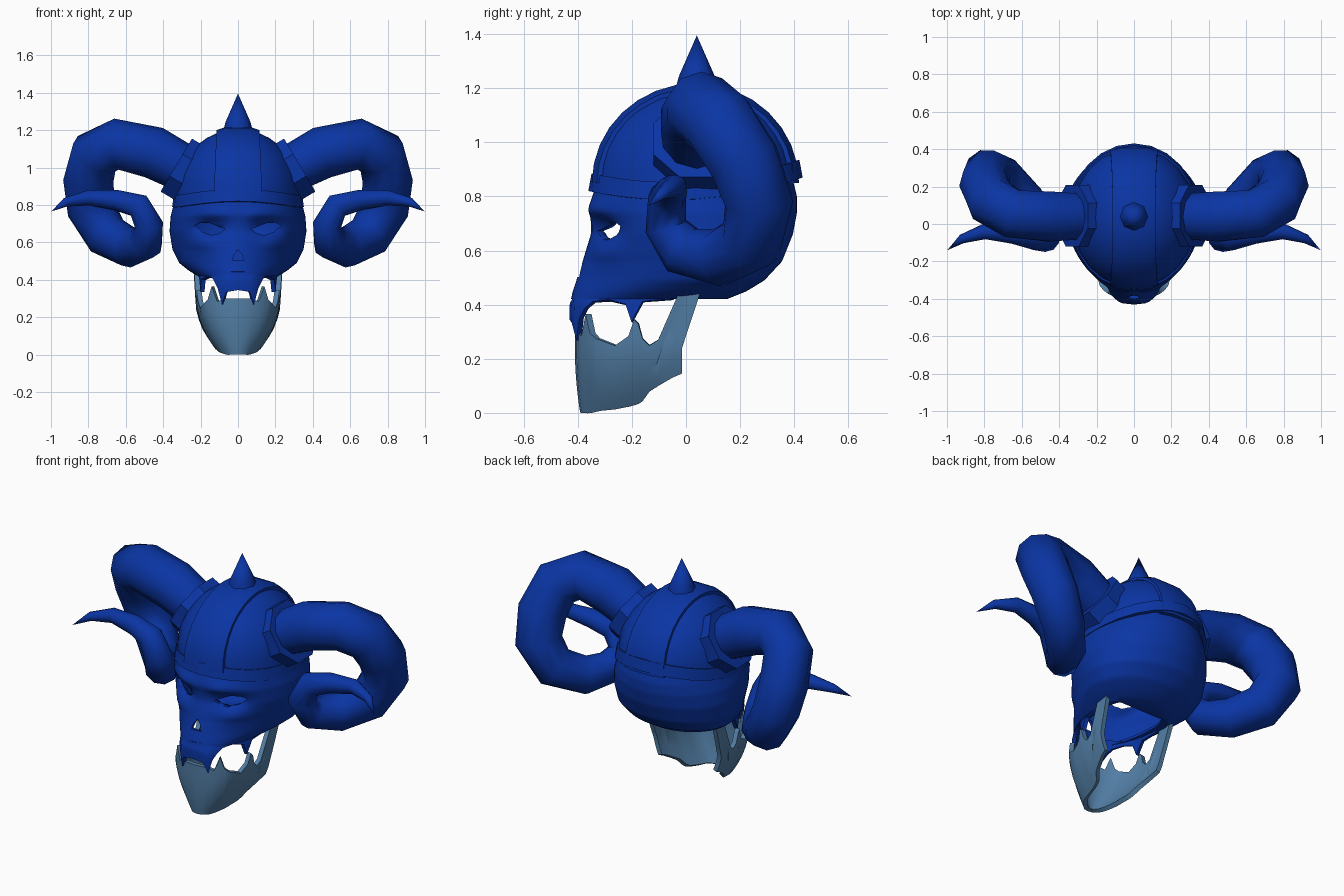
import bpy, bmesh, math
from mathutils import Vector, Matrix

if "Cube" in bpy.data.objects:
    bpy.data.objects.remove(bpy.data.objects["Cube"])


def material(name, col):
    m = bpy.data.materials.new(name)
    m.diffuse_color = (*col, 1)
    m.use_nodes = True
    m.node_tree.nodes["Principled BSDF"].inputs["Base Color"].default_value = m.diffuse_color
    return m


BLUE = material("deep_blue", (0.003, 0.035, 0.37))
STEEL = material("steel_blue", (0.085, 0.21, 0.38))


def lofted(name, rows, mat=BLUE, wrap=False, caps=False, thick=0.0, offset=-1, angle=35):
    """Skin equal-length rows of points; optional wall thickness."""
    bm = bmesh.new()
    vs = [[bm.verts.new(p) for p in r] for r in rows]
    n = len(rows[0])
    for a, b in zip(vs, vs[1:]):
        for i in range(n if wrap else n - 1):
            j = (i + 1) % n
            bm.faces.new((a[i], a[j], b[j], b[i]))
    if caps:
        bm.faces.new(vs[0])
        bm.faces.new(vs[-1])
    bmesh.ops.remove_doubles(bm, verts=bm.verts, dist=1e-4)
    bmesh.ops.recalc_face_normals(bm, faces=bm.faces)
    me = bpy.data.meshes.new(name)
    bm.to_mesh(me)
    bm.free()
    ob = bpy.data.objects.new(name, me)
    bpy.context.collection.objects.link(ob)
    me.materials.append(mat)
    bpy.ops.object.select_all(action='DESELECT')
    ob.select_set(True)
    bpy.context.view_layer.objects.active = ob
    if thick:
        m = ob.modifiers.new("wall", 'SOLIDIFY')
        m.thickness, m.offset = thick, offset
        bpy.ops.object.modifier_apply(modifier=m.name)
    bpy.ops.object.shade_smooth_by_angle(angle=math.radians(angle))
    return ob


def lerp_table(table, z):
    for a, b in zip(table, table[1:]):
        if b[0] <= z <= a[0]:
            t = (z - b[0]) / (a[0] - b[0])
            t = t * t * (3 - 2 * t) * 0.4 + t * 0.6
            return [q + (p - q) * t for p, q in zip(a, b)]
    return table[-1]


# Skull shell: z, half width, front y, back y, y of widest point, front roundness
RINGS = [(0.92, 0.31, -0.31, 0.38, 0.04, 2.0),
         (0.80, 0.345, -0.345, 0.41, 0.04, 2.0),
         (0.74, 0.36, -0.35, 0.41, 0.05, 2.0),
         (0.66, 0.366, -0.352, 0.395, 0.06, 1.9),
         (0.56, 0.35, -0.382, 0.355, 0.07, 1.65),
         (0.49, 0.315, -0.405, 0.29, 0.05, 1.7),
         (0.45, 0.265, -0.418, 0.225, 0.0, 1.85),
         (0.42, 0.215, -0.425, 0.15, -0.04, 2.1)]


def bump(x, z, cx, cz, sx, sz):
    return math.exp(-((abs(x) - cx) / sx) ** 2 - ((z - cz) / sz) ** 2)


def skull_ring(z, n=64):
    z, w, yf, yb, yc, k = lerp_table(RINGS, z)
    ring = []
    for i in range(n):
        a = math.tau * i / n
        s, c = math.sin(a), math.cos(a)
        e = 2 / k if c > 0 else 1
        x = w * math.copysign(abs(s) ** e, s)
        y = yc + ((yf - yc) * c ** e if c > 0 else (yb - yc) * -c)
        if c > 0:  # sunken eye sockets under a heavy brow, with cheekbones
            y += 0.05 * bump(x, z, 0.15, 0.675, 0.07, 0.045)
            y -= 0.025 * bump(x, z, 0.12, 0.755, 0.11, 0.035)
            y -= 0.02 * bump(x, z, 0.19, 0.59, 0.07, 0.05)
        ring.append((x, y, z))
    return ring


rows = [skull_ring(0.92 - 0.5 * i / 36) for i in range(37)]
rows.append([(x * 0.8, min(y, 0.06) if y > 0 else y * 0.97, 0.428) for x, y, z in rows[-1]])
skull = lofted("skull", rows, wrap=True, thick=0.018)


def cut(outline):
    c = lofted("cutter", [[(x, y, z) for x, z in outline] for y in (-0.6, -0.12)],
               wrap=True, caps=True)
    bpy.context.view_layer.objects.active = skull
    m = skull.modifiers.new("hole", 'BOOLEAN')
    m.object, m.operation, m.solver = c, 'DIFFERENCE', 'EXACT'
    bpy.ops.object.modifier_apply(modifier=m.name)
    bpy.data.objects.remove(c)


# Eye and nose openings
EYE = [(0.07, 0.672), (0.10, 0.648), (0.14, 0.638), (0.19, 0.655), (0.23, 0.69),
       (0.20, 0.705), (0.15, 0.702), (0.10, 0.682)]
for s in (1, -1):
    cut([(s * x, z) for x, z in EYE])
cut([(-0.032, 0.502), (0.032, 0.502), (0.018, 0.54), (0, 0.56), (-0.018, 0.54)])


def tooth_strip(name, half, shape, mat, thick, rows=9):
    """U-shaped wall through stations x, y, bottom z, top z, mirrored in x."""
    full = half + [(-x, y, b, t) for x, y, b, t in half[-2::-1]]
    grid = [[shape(x, y, b + (t - b) * k / (rows - 1)) for x, y, b, t in full]
            for k in range(rows)]
    return lofted(name, grid, mat, thick=thick, offset=0, angle=50)


# Upper jaw edge with fangs
UPPER = [(0.212, -0.06, 0.42, 0.44), (0.20, -0.165, 0.41, 0.44), (0.190, -0.20, 0.335, 0.44),
         (0.184, -0.222, 0.40, 0.44), (0.160, -0.29, 0.415, 0.44), (0.132, -0.345, 0.41, 0.45),
         (0.115, -0.368, 0.385, 0.46), (0.10, -0.386, 0.35, 0.46), (0.08, -0.403, 0.268, 0.46),
         (0.06, -0.413, 0.335, 0.46), (0, -0.420, 0.345, 0.46)]


def upper_shape(x, y, z):
    f = max(0, z - 0.40)
    return (x * (1 - 1.2 * f), y + 0.6 * f + max(0, 0.34 - z) * 0.1, z)


tooth_strip("upper_teeth", UPPER, upper_shape, BLUE, 0.022)

# Lower jaw with rising rear arms and fangs
LOWER = [(0.212, -0.015, 0.15, 0.52), (0.212, -0.05, 0.135, 0.53), (0.21, -0.085, 0.115, 0.52),
         (0.209, -0.103, 0.105, 0.27), (0.207, -0.135, 0.085, 0.25), (0.206, -0.16, 0.05, 0.275),
         (0.205, -0.175, 0.04, 0.33), (0.203, -0.19, 0.035, 0.345), (0.198, -0.21, 0.03, 0.285),
         (0.19, -0.26, 0.02, 0.25), (0.17, -0.325, 0.015, 0.275), (0.152, -0.345, 0.01, 0.295),
         (0.13, -0.36, 0.005, 0.365), (0.105, -0.375, 0.003, 0.285), (0.06, -0.392, 0.003, 0.30),
         (0, -0.398, 0.003, 0.30)]


def lower_shape(x, y, z):
    f = max(0, 0.25 - z) / 0.25
    lean = 0.33 * max(0, z - 0.24) if y > -0.1 else 0
    return (x * (1 - 0.2 * f - 0.4 * f * f) * (1 + 0.3 * max(0, z - 0.25)),
            y + lean + (0.02 * f * f if y < -0.3 else 0), z)


tooth_strip("lower_jaw", LOWER, lower_shape, STEEL, 0.026)

# Helmet dome
CY = 0.035


def oval(rx, ry, zf, n=24):
    return [(rx * math.sin(a), CY + ry * math.cos(a), zf(math.cos(a)))
            for a in (math.tau * i / n for i in range(n))]


dome = [oval(0.336 * math.cos(t), 0.378 * math.cos(t), lambda c, t=t: 0.85 + 0.355 * math.sin(t))
        for t in (math.pi / 2 * i / 9 for i in range(10))]
lofted("helmet_dome", dome, wrap=True)

# Raised central strap over the dome
strap = []
for i in range(17):
    t = math.pi * i / 16
    c, s = math.cos(t), math.sin(t)
    strap.append([(x * (1 - 0.12 * s), CY + r * 1.04 * c, 0.85 + r * s)
                  for x, r in ((-0.13, 0.32), (-0.13, 0.35), (-0.07, 0.368), (0.07, 0.368),
                               (0.13, 0.35), (0.13, 0.32))])
lofted("helmet_strap", strap, wrap=True, caps=True, angle=30)

# Brow rim, rising toward the back
low = lambda c: 0.79 + 0.025 * c + 0.055 * c * c
lofted("helmet_rim", [oval(0.352, 0.396, low), oval(0.343, 0.384, lambda c: low(c) + 0.065)],
       wrap=True, thick=0.02)

# Top spike
lofted("helmet_spike", [[(r * math.cos(a), 0.04 + r * math.sin(a), z)
                         for a in (math.tau * i / 8 for i in range(8))]
                        for r, z in ((0.078, 1.20), (0.066, 1.245), (0.0, 1.395))], wrap=True, angle=50)

# Curled horns: x, y, z, radius
HORN = [(0.25, 0.04, 0.975, 0.125), (0.45, 0.04, 1.08, 0.14), (0.65, 0.055, 1.125, 0.137),
        (0.765, 0.125, 1.07, 0.137), (0.80, 0.215, 0.93, 0.135), (0.785, 0.27, 0.78, 0.13),
        (0.70, 0.24, 0.635, 0.12), (0.58, 0.12, 0.572, 0.108), (0.495, -0.01, 0.60, 0.097),
        (0.475, -0.075, 0.69, 0.078), (0.53, -0.07, 0.795, 0.07), (0.65, -0.05, 0.825, 0.056),
        (0.80, -0.04, 0.838, 0.042), (0.92, -0.08, 0.815, 0.025), (0.998, -0.14, 0.765, 0.0)]


def tube(pts, n=10, twist=0.5):
    P = [Vector(p[:3]) for p in pts]
    up, out = Vector((0, 1, 0)), []
    for i, p in enumerate(P):
        a = (P[i] - P[i - 1]).normalized() if i else Vector()
        b = (P[i + 1] - P[i]).normalized() if i < len(P) - 1 else Vector()
        d = (a + b).normalized()
        up = (up - d * up.dot(d)).normalized()
        side = d.cross(up)
        out.append([p + pts[i][3] * (up * math.cos(t) + side * math.sin(t))
                    for t in (math.tau * (k + twist) / n for k in range(n))])
    return out


# Octagonal horn sockets along the horn axis
D = Vector((0.86, 0, 0.51))
C = Vector((0.30, 0.045, 0.995))
SOCKET = [(*(C + D * o), r) for o, r in ((-0.10, 0.178), (0.035, 0.178), (0.035, 0.12))]
for s, side in ((1, "right"), (-1, "left")):
    flip = Matrix.Diagonal((s, 1, 1))
    for part, pts, n, ang in (("horn", HORN, 10, 50), ("horn_socket", SOCKET, 8, 25)):
        lofted(f"{part}_{side}", [[flip @ v for v in r] for r in tube(pts, n)],
               wrap=True, caps=part == "horn_socket", angle=ang)
